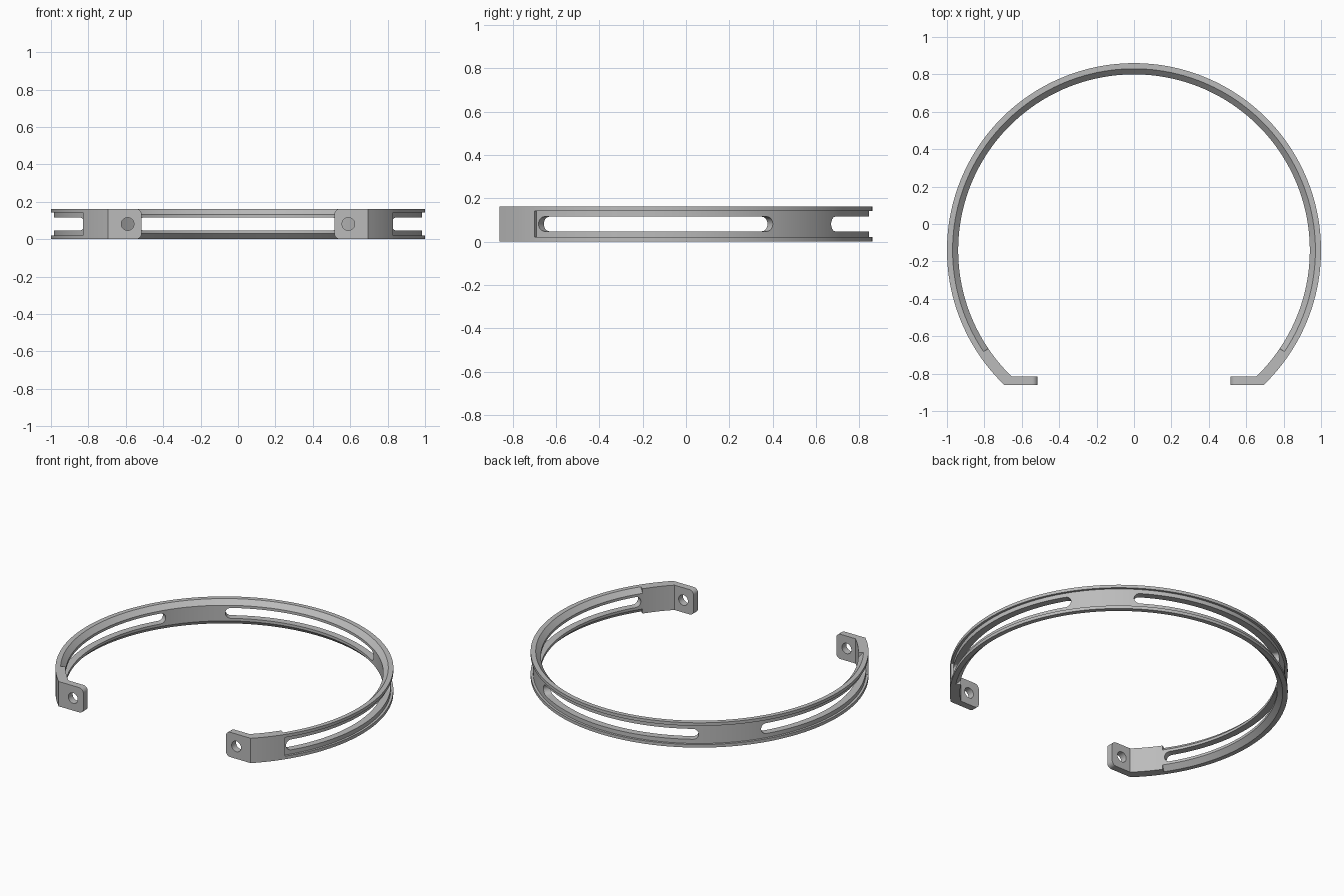
import bpy, bmesh, math
from mathutils import Matrix

cube = bpy.data.objects.get("Cube")
if cube:
    bpy.data.objects.remove(cube, do_unlink=True)

CY = -0.14                 # ring centre in y
R_OUT, R_IN = 1.0, 0.94    # ring radii
H = 0.162                  # band height
LIP, GROOVE = 0.02, 0.015  # outer flange height, groove depth
CHAMFER = 0.03
END = 34                   # band stops this many degrees below the x axis
SLOT_HALF = 0.034          # half height of the slots
Y_FRONT, Y_BACK, TAB_X = -0.86, -0.815, 0.515

grey = bpy.data.materials.new("plain grey")
grey.use_nodes = True
grey.diffuse_color = (0.5, 0.5, 0.5, 1)
grey.node_tree.nodes["Principled BSDF"].inputs["Base Color"].default_value = (0.5, 0.5, 0.5, 1)


def to_object(name, bm):
    bmesh.ops.recalc_face_normals(bm, faces=bm.faces)
    mesh = bpy.data.meshes.new(name)
    bm.to_mesh(mesh)
    bm.free()
    mesh.materials.append(grey)
    obj = bpy.data.objects.new(name, mesh)
    bpy.context.collection.objects.link(obj)
    return obj


def polar(r, deg):
    a = math.radians(deg)
    return r * math.cos(a), CY + r * math.sin(a)


def sweep(name, angles, section):
    """Sweep a closed (radius, z) section around the ring centre."""
    bm = bmesh.new()
    rings = [[bm.verts.new((*polar(r, a), z)) for r, z in section(a)] for a in angles]
    n = len(rings[0])
    for p, q in zip(rings, rings[1:]):
        for i in range(n):
            j = (i + 1) % n
            bm.faces.new((p[i], p[j], q[j], q[i]))
    bm.faces.new(rings[0])
    bm.faces.new(rings[-1])
    return to_object(name, bm)


def select_only(obj):
    bpy.ops.object.select_all(action='DESELECT')
    obj.select_set(True)
    bpy.context.view_layer.objects.active = obj


def cut(obj, cutter):
    mod = obj.modifiers.new("cut", 'BOOLEAN')
    mod.operation = 'DIFFERENCE'
    mod.solver = 'EXACT'
    mod.object = cutter
    select_only(obj)
    bpy.ops.object.modifier_apply(modifier=mod.name)
    bpy.data.objects.remove(cutter, do_unlink=True)


def smooth(obj):
    select_only(obj)
    bpy.ops.object.shade_smooth_by_angle(angle=math.radians(25))


def spread(a, b, n):
    return [a + (b - a) * i / n for i in range(n + 1)]


# Band: grooved outside, chamfered inside
def band_section(_):
    r_web = R_OUT - GROOVE
    return [(R_OUT, 0), (R_OUT, LIP), (r_web, LIP), (r_web, H - LIP),
            (R_OUT, H - LIP), (R_OUT, H), (R_IN + CHAMFER, H), (R_IN, H - CHAMFER),
            (R_IN, CHAMFER), (R_IN + CHAMFER, 0)]


band = sweep("band", spread(-END, 180 + END, 124), band_section)


# Round-ended slots: one at the back, one on each side
def slot_cutter(start, stop):
    cap = math.degrees(SLOT_HALF / R_OUT)
    steps = [cap * (1 - math.cos(math.radians(t))) for t in (8, 25, 40, 55, 72, 90)]
    angles = ([start + s for s in steps] + spread(start + cap, stop - cap, 32)[1:-1]
              + [stop - s for s in reversed(steps)])

    def section(a):
        d = max(0, cap - min(a - start, stop - a)) / cap
        h = SLOT_HALF * math.sqrt(1 - d * d)
        return [(0.9, H / 2 - h), (1.1, H / 2 - h), (1.1, H / 2 + h), (0.9, H / 2 + h)]
    return sweep("slot_cutter", angles, section)


for start, stop in ((-33.3, 33.3), (55.3, 124.7), (146.7, 213.3)):
    cut(band, slot_cutter(start, stop))
smooth(band)


# Solid arm ends, each bent inward into a drilled tab
def end_tab(name, side):
    outer_stop = math.degrees(math.asin((Y_FRONT - CY) / R_OUT))
    inner_stop = math.degrees(math.asin((Y_BACK - CY) / R_IN))
    outline = [polar(R_OUT, a) for a in spread(-END, outer_stop, 6)]
    outline += [(TAB_X, Y_FRONT), (TAB_X, Y_BACK)]
    outline += [polar(R_IN, a) for a in spread(inner_stop, -END, 6)]
    bm = bmesh.new()
    base = bm.faces.new([bm.verts.new((side * x, y, 0)) for x, y in outline])
    top = bmesh.ops.extrude_face_region(bm, geom=[base])["geom"]
    bmesh.ops.translate(bm, vec=(0, 0, H),
                        verts=[v for v in top if isinstance(v, bmesh.types.BMVert)])
    # round the two free corners
    corners = [e for e in bm.edges
               if all(abs(abs(v.co.x) - TAB_X) < 1e-4 for v in e.verts)
               and abs(e.verts[0].co.z - e.verts[1].co.z) < 1e-4]
    bmesh.ops.bevel(bm, geom=corners, offset=0.03, segments=6, profile=0.5, affect='EDGES')
    tab = to_object(name, bm)

    drill = bmesh.new()
    bmesh.ops.create_cone(drill, cap_ends=True, segments=32, radius1=0.034, radius2=0.034,
                          depth=0.2, matrix=Matrix.Translation((side * 0.59, -0.84, H / 2))
                          @ Matrix.Rotation(math.pi / 2, 4, 'X'))
    cut(tab, to_object("drill_cutter", drill))
    smooth(tab)


end_tab("left_end_tab", 1)
end_tab("right_end_tab", -1)
